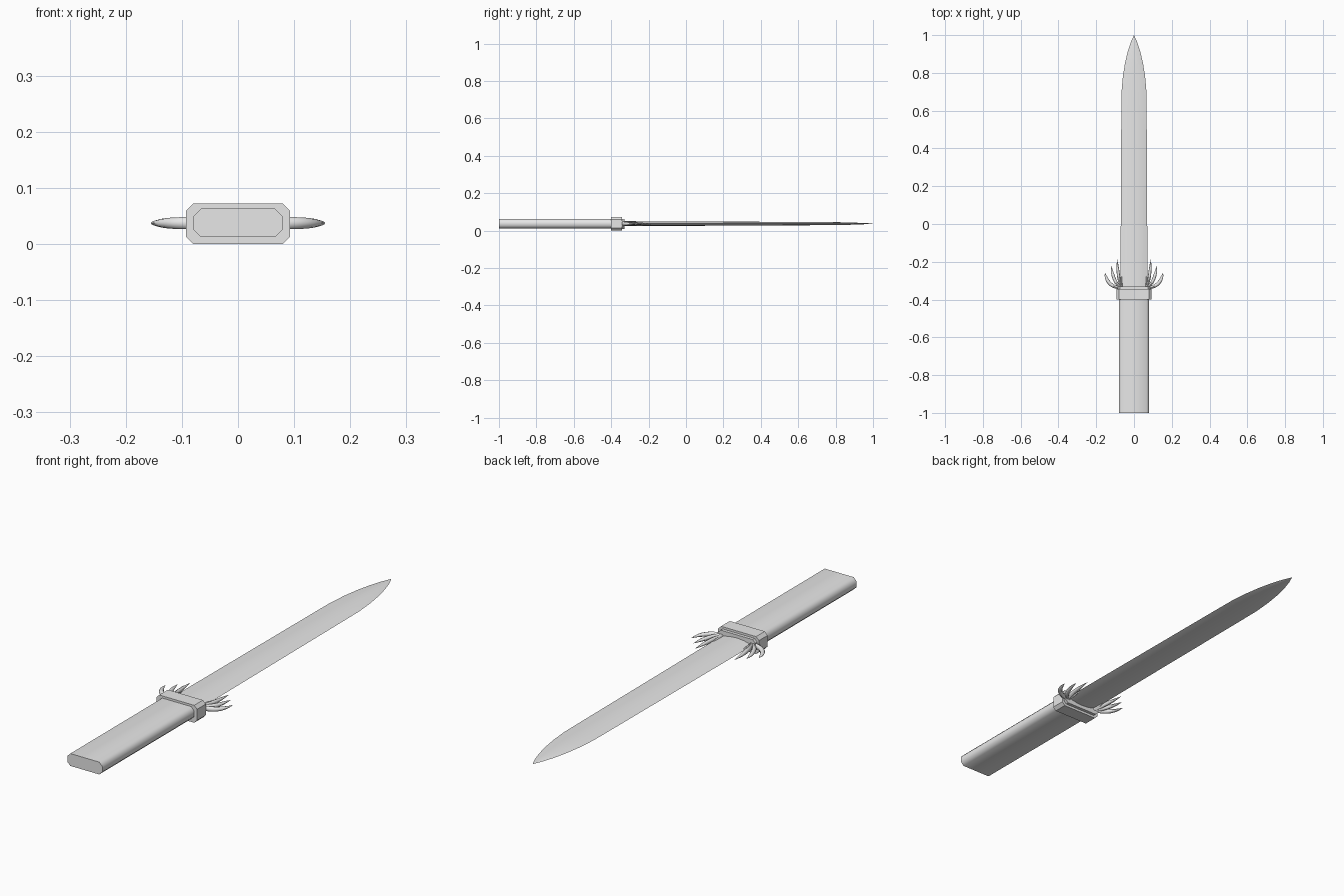
import bpy, bmesh, math
from mathutils import Vector

if "Cube" in bpy.data.objects:
    bpy.data.objects.remove(bpy.data.objects["Cube"])

ZC = 0.037  # mid height of the dagger
steel = bpy.data.materials.new("pale_grey")
steel.diffuse_color = (0.8, 0.8, 0.8, 1)
steel.use_nodes = True
steel.node_tree.nodes["Principled BSDF"].inputs["Base Color"].default_value = steel.diffuse_color


def loft(name, rings, angle):
    """Skin a list of equal-length rings, capping both ends."""
    bm = bmesh.new()
    loops = [[bm.verts.new(p) for p in ring] for ring in rings]
    n = len(loops[0])
    for a, b in zip(loops, loops[1:]):
        for i in range(n):
            j = (i + 1) % n
            bm.faces.new((a[i], a[j], b[j], b[i]))
    bm.faces.new(loops[0])
    bm.faces.new(loops[-1])
    bmesh.ops.remove_doubles(bm, verts=bm.verts, dist=1e-5)
    bmesh.ops.recalc_face_normals(bm, faces=bm.faces)
    me = bpy.data.meshes.new(name)
    bm.to_mesh(me)
    bm.free()
    me.materials.append(steel)
    ob = bpy.data.objects.new(name, me)
    bpy.context.collection.objects.link(ob)
    bpy.ops.object.select_all(action='DESELECT')
    ob.select_set(True)
    bpy.context.view_layer.objects.active = ob
    bpy.ops.object.shade_smooth_by_angle(angle=math.radians(angle))
    return ob


def bar(name, y0, y1, hx, z0, z1, c, angle):
    """Bar along y with a chamfered rectangle section."""
    sec = [(hx, z0 + c), (hx, z1 - c), (hx - c, z1), (c - hx, z1),
           (-hx, z1 - c), (-hx, z0 + c), (c - hx, z0), (hx - c, z0)]
    return loft(name, [[(x, y, z) for x, z in sec] for y in (y0, y1)], angle)


# grip, guard and collar
bar("handle", -1.0, -0.38, 0.08, 0.012, 0.063, 0.014, 50)
bar("guard", -0.40, -0.343, 0.093, 0.0, 0.072, 0.013, 20)
bar("collar", -0.36, -0.33, 0.085, 0.010, 0.063, 0.012, 20)

# blade: (y, half width, half thickness)
stations = [(-0.35, 0.072, 0.013), (0.2, 0.069, 0.011), (0.6, 0.067, 0.009),
            (0.7, 0.066, 0.0085), (0.78, 0.059, 0.008), (0.85, 0.048, 0.007),
            (0.91, 0.034, 0.005), (0.96, 0.018, 0.003), (1.0, 0.0005, 0.0005)]
lens = [(1, 0), (0.75, 0.45), (0.4, 0.82), (0, 1), (-0.4, 0.82), (-0.75, 0.45),
        (-1, 0), (-0.75, -0.45), (-0.4, -0.82), (0, -1), (0.4, -0.82), (0.75, -0.45)]
loft("blade", [[(u * w, y, ZC + 0.0005 + v * t) for u, v in lens]
               for y, w, t in stations], 40)

# feathers fanned on each side: base, bend and tip of a curve, half width
feathers = [((0.070, -0.338), (0.143, -0.335), (0.154, -0.255), 0.012),
            ((0.070, -0.336), (0.110, -0.310), (0.121, -0.222), 0.011),
            ((0.068, -0.334), (0.085, -0.290), (0.089, -0.188), 0.010),
            ((0.064, -0.334), (0.068, -0.310), (0.066, -0.265), 0.006)]
for side, label in ((1, "right"), (-1, "left")):
    for k, (a, b, c, hw) in enumerate(feathers):
        a, b, c = Vector(a), Vector(b), Vector(c)
        rings = []
        for i in range(9):
            t = i / 8
            p = a * (1 - t) ** 2 + b * 2 * t * (1 - t) + c * t * t
            d = ((b - a) * (1 - t) + (c - b) * t).normalized()
            nrm = Vector((d.y, -d.x))
            # swells past the middle, then closes to a point
            w = hw * max(0.02, (0.6 + 0.5 * t) * (1 - t ** 4))
            h = 0.011 * max(0.05, 1 - t ** 2.5)
            ring = []
            for m in range(8):
                q = math.tau * m / 8
                e = p + nrm * w * math.cos(q)
                ring.append((side * e.x, e.y, ZC + h * math.sin(q)))
            rings.append(ring)
        loft(f"{label}_feather_{k + 1}", rings, 50)
